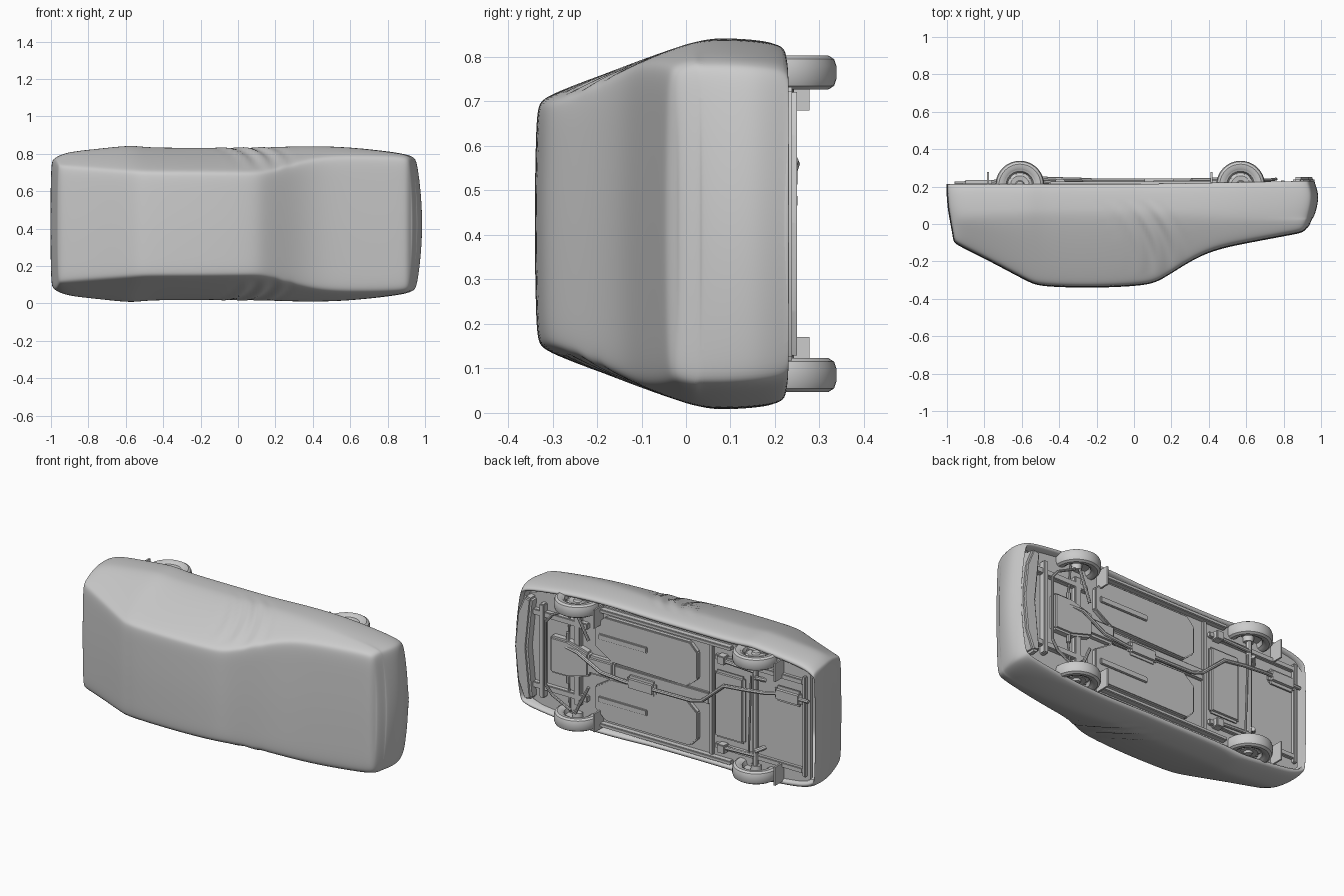
import bpy, bmesh, math
from mathutils import Vector, Matrix

if "Cube" in bpy.data.objects:
    bpy.data.objects.remove(bpy.data.objects["Cube"], do_unlink=True)

MID = 0.425          # centre plane of the car, which lies on its side
SIDES = (-1, 1)
grey = bpy.data.materials.new("plain_grey")
grey.use_nodes = True
grey.diffuse_color = (0.6, 0.6, 0.6, 1)
grey.node_tree.nodes["Principled BSDF"].inputs["Base Color"].default_value = (0.6, 0.6, 0.6, 1)


def finish(bm, name, angle=35):
    bmesh.ops.recalc_face_normals(bm, faces=bm.faces)
    me = bpy.data.meshes.new(name)
    bm.to_mesh(me)
    bm.free()
    ob = bpy.data.objects.new(name, me)
    bpy.context.collection.objects.link(ob)
    me.materials.append(grey)
    smooth(ob, angle)
    return ob


def smooth(ob, angle):
    bpy.ops.object.select_all(action='DESELECT')
    ob.select_set(True)
    bpy.context.view_layer.objects.active = ob
    bpy.ops.object.shade_smooth_by_angle(angle=math.radians(angle))


def plate(name, outline, y0, y1, bevel=0.0):
    """Extrude an outline of (x, offset from centre) from y0 to y1."""
    bm = bmesh.new()
    face = bm.faces.new([bm.verts.new((x, y0, MID + v)) for x, v in outline])
    ext = bmesh.ops.extrude_face_region(bm, geom=[face])
    for v in ext["geom"]:
        if isinstance(v, bmesh.types.BMVert):
            v.co.y = y1
    if bevel:
        bmesh.ops.bevel(bm, geom=bm.edges[:], offset=bevel, segments=2, affect='EDGES')
    return finish(bm, name)


def box(name, x0, x1, v0, v1, y0, y1, bevel=0.0):
    return plate(name, [(x0, v0), (x1, v0), (x1, v1), (x0, v1)], y0, y1, bevel)


def tube(name, pts, r):
    """Round pipe through points (x, y, offset from centre)."""
    cu = bpy.data.curves.new(name, 'CURVE')
    cu.dimensions = '3D'
    cu.bevel_depth, cu.bevel_resolution, cu.use_fill_caps = r, 2, True
    sp = cu.splines.new('POLY')
    sp.points.add(len(pts) - 1)
    for p, (x, y, v) in zip(sp.points, pts):
        p.co = (x, y, MID + v, 1)
    ob = bpy.data.objects.new(name, cu)
    bpy.context.collection.objects.link(ob)
    bpy.ops.object.select_all(action='DESELECT')
    ob.select_set(True)
    bpy.context.view_layer.objects.active = ob
    bpy.ops.object.convert(target='MESH')
    ob = bpy.context.object
    ob.data.materials.clear()
    ob.data.materials.append(grey)
    smooth(ob, 40)
    return ob


def lathe(name, profile, at, segs=40):
    """Spin (radius, depth) points about the sideways axis."""
    bm = bmesh.new()
    vs = [bm.verts.new((r, 0, d)) for r, d in profile]
    es = [bm.edges.new(p) for p in zip(vs, vs[1:])]
    bmesh.ops.spin(bm, geom=vs + es, cent=(0, 0, 0), axis=(0, 0, 1),
                   angle=math.tau, steps=segs, use_duplicate=False)
    bmesh.ops.remove_doubles(bm, verts=bm.verts, dist=1e-4)
    bmesh.ops.translate(bm, verts=bm.verts, vec=at)
    return finish(bm, name)


# Fitted cover: stations of x at top, x at bumper, top height, top and side half width
STATIONS = [
    (-.965, -1.0, -.085, .315, .335), (-.95, -.99, -.105, .32, .35),
    (-.90, -.93, -.13, .315, .385), (-.75, -.75, -.205, .305, .402),
    (-.56, -.56, -.308, .292, .424), (-.50, -.50, -.331, .288, .408),
    (-.20, -.20, -.338, .288, .408), (.06, .06, -.325, .285, .408),
    (.14, .14, -.30, .285, .41), (.28, .28, -.205, .325, .415),
    (.42, .42, -.135, .362, .417), (.60, .60, -.098, .372, .412),
    (.86, .87, -.05, .365, .382), (.905, .945, -.04, .355, .362),
    (.925, .965, -.015, .325, .335)]


def section(xt, xb, yt, ht, hs):
    nose = max(0, (xt - .8) / .125)
    low = .212 + .02 * max(0, xt)
    half = [(0, yt - .006), (ht * .6, yt - .003), (ht * .93, yt), (ht, yt + .018),
            (ht * .45 + hs * .55 + .006, yt * .5 + .045), (hs * .992, .03), (hs, .085),
            (hs * .99, .16), (hs - .014, low), (hs - .04, low + .004), (hs - .05, .185)]
    ring = []
    for v, y in half:
        t = min(1, max(0, (y - yt) / (.12 - yt)))
        x = xt + (xb - xt) * t
        x += nose * (.035 * t * (1 - (v / hs) ** 2) - (.03 if y > .18 else 0))
        ring.append((x, y, v))
    return ring


bm = bmesh.new()
rings = []
for st in STATIONS:
    half = section(*st)
    right = [bm.verts.new((x, y, MID - v)) for x, y, v in half]
    left = [right[0]] + [bm.verts.new((x, y, MID + v)) for x, y, v in half[1:]]
    rings.append((right, left))
for a, b in zip(rings, rings[1:]):
    for ra, rb in zip(a, b):
        for i in range(len(ra) - 1):
            bm.faces.new((ra[i], ra[i + 1], rb[i + 1], rb[i]))
# Tail and nose panels, the nose bowed outwards
for (right, left), bow in ((rings[0], -.004), (rings[-1], .036)):
    mid = [right[0]]
    for i in range(1, len(right)):
        c = right[i].co.lerp(left[i].co, .5)
        c.x += bow * min(1, i / 6)
        mid.append(bm.verts.new(c))
    for side in (right, left):
        for i in range(len(side) - 1):
            loop = [side[i], side[i + 1], mid[i + 1], mid[i]]
            bm.faces.new(loop if i else loop[:3])
cover = finish(bm, "fitted_cover", 60)
sub = cover.modifiers.new("smooth", 'SUBSURF')
sub.levels = sub.render_levels = 3
bpy.ops.object.modifier_apply(modifier=sub.name)
# Soft diagonal folds in the cloth behind the front wings
for v in cover.data.vertices:
    side = (v.co.z - MID) / .4
    s = v.co.x + .55 * (v.co.y + .1) + 1.2 * (v.co.y + .02) ** 2
    fade = max(0, 1 - ((s - .12) / .2) ** 2) * max(0, 1 - ((v.co.y + .07) / .2) ** 2)
    if abs(side) > .7:
        v.co.z += math.copysign(.007, side) * fade * math.sin(s * 62)

# Floor, front valance and sills
plate("floor_pan", [(-.96, -.31), (-.9, -.36), (.75, -.36), (.9, -.31),
                    (.9, .31), (.75, .36), (-.9, .36), (-.96, .31)], .17, .195)
plate("front_valance", [(.85, -.30), (.90, -.31), (.945, -.2), (.965, 0),
                        (.945, .2), (.90, .31), (.85, .30), (.88, 0)], .17, .25, .012)
box("rear_crossrail", -.94, -.92, -.3, .3, .19, .215, .004)
box("transmission_tunnel", -.3, .42, -.035, .035, .19, .212, .006)
plate("engine_sump", [(.48, -.07), (.62, -.11), (.74, -.11), (.74, .11), (.62, .11), (.48, .07)],
      .18, .238, .012)
box("gearbox", .32, .5, -.055, .055, .18, .232, .014)
box("front_subframe", .545, .59, -.27, .27, .19, .222, .006)
box("radiator_support", .78, .81, -.28, .28, .19, .232, .005)
box("fuel_tank", -.54, -.34, -.21, .19, .19, .225, .014)
box("seat_crossrail", -.325, -.30, -.33, .33, .19, .212, .004)

for s in SIDES:
    tag = "left" if s > 0 else "right"
    plate(tag + "_floor_panel", [(-.16, s * .04), (.34, s * .05), (.45, s * .12), (.45, s * .25),
                                 (.38, s * .31), (-.18, s * .31), (-.23, s * .26), (-.23, s * .1)],
          .19, .222, .006)
    box(tag + "_floor_rib", .1, .42, s * .17, s * .205, .215, .232, .004)
    box(tag + "_sill", -.45, .42, s * .33, s * .352, .19, .228, .004)
    box(tag + "_chassis_rail", .5, .86, s * .2, s * .235, .19, .222, .004)
    box(tag + "_rear_rail", -.92, -.34, s * .25, s * .28, .19, .215, .004)
    box(tag + "_spring_hanger", -.42, -.37, s * .24, s * .29, .19, .24, .004)
    # Suspension
    tube(tag + "_lower_arm", [(.49, .222, s * .14), (.57, .235, s * .31)], .009)
    tube(tag + "_tie_rod", [(.63, .21, s * .12), (.615, .215, s * .32)], .006)
    tube(tag + "_trailing_arm", [(-.38, .222, s * .26), (-.61, .225, s * .25)], .011)
    tube(tag + "_damper", [(-.66, .19, s * .2), (-.62, .235, s * .22)], .013)
    # Mud flaps and wheels
    for pos, fx in (("front", .415), ("rear", -.78)):
        box(f"{pos}_{tag}_mud_flap", fx - .005, fx + .005, s * .255, s * .365, .18, .278)
    for pos, wx in (("front", .57), ("rear", -.61)):
        centre = (wx, .208, MID + s * .34)
        lathe(f"{pos}_{tag}_tyre", [(.082, -.03), (.09, -.036), (.112, -.038), (.125, -.03),
              (.13, -.015), (.13, .015), (.125, .03), (.112, .038), (.09, .036), (.082, .03),
              (.078, .015), (.078, -.015), (.082, -.03)], centre)
        lathe(f"{pos}_{tag}_rim", [(0, s * .026), (.02, s * .026), (.025, s * .014),
              (.05, s * .018), (.066, s * .008), (.074, s * .028), (.084, s * .032),
              (.084, -s * .032), (.076, -s * .028), (.068, -s * .004), (.03, s * .002),
              (.028, -s * .03), (0, -s * .03)], centre)
        # Ventilation slots around the rim
        bm = bmesh.new()
        for k in range(10):
            a = math.tau * k / 10
            at = Vector(centre) + Vector((.057 * math.cos(a), .057 * math.sin(a), s * .012))
            bmesh.ops.create_cone(bm, cap_ends=True, segments=8, radius1=.007, radius2=.007,
                                  depth=.012, matrix=Matrix.Translation(at))
        finish(bm, f"{pos}_{tag}_rim_studs")

# Axles, steering and anti-roll bar
tube("rear_axle", [(-.61, .215, -.33), (-.61, .215, .33)], .016)
tube("rear_cross_rod", [(-.575, .228, -.25), (-.59, .228, .22)], .006)
tube("steering_rack", [(.63, .215, -.15), (.63, .215, .15)], .012)
tube("anti_roll_bar", [(.6, .232, -.3), (.72, .235, -.24), (.76, .24, -.19),
                       (.76, .24, .19), (.72, .235, .24), (.6, .232, .3)], .008)

# Exhaust
tube("exhaust_pipe", [(.66, .225, .07), (.55, .24, .06), (.4, .236, -.02), (.24, .232, -.035),
                      (-.2, .232, -.03), (-.27, .236, -.01), (-.42, .24, .12), (-.55, .245, .135),
                      (-.7, .238, .15), (-.75, .225, .16), (-.96, .215, .16)], .011)
box("middle_silencer", .04, .23, -.075, .01, .2, .244, .016)
box("rear_silencer", -.92, -.74, .115, .205, .19, .236, .018)
